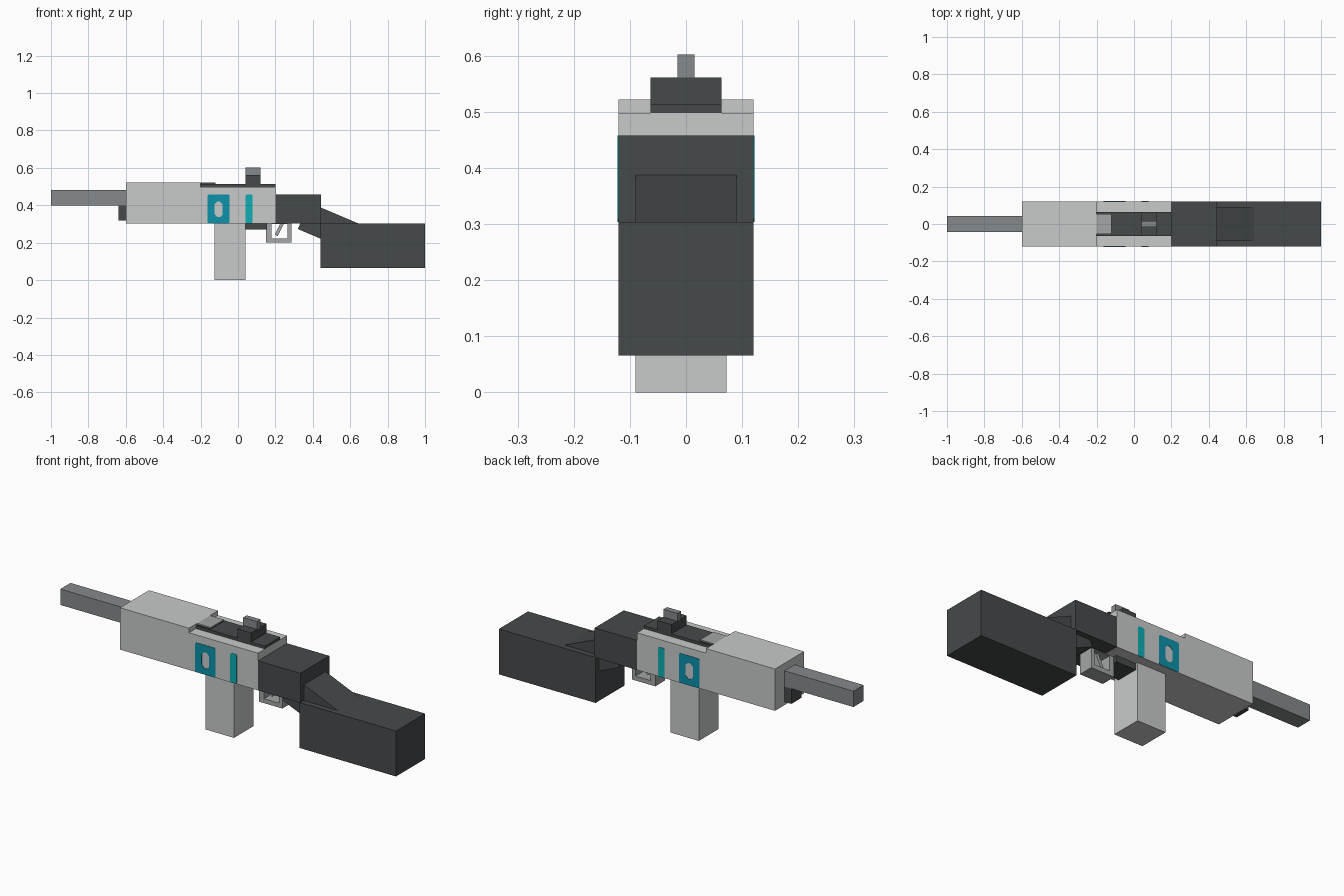
import bpy
import bmesh
from mathutils import Vector

cube = bpy.data.objects.get("Cube")
if cube:
    bpy.data.objects.remove(cube, do_unlink=True)


def material(name, rgb):
    m = bpy.data.materials.new(name)
    m.use_nodes = True
    m.diffuse_color = (*rgb, 1)
    m.node_tree.nodes["Principled BSDF"].inputs["Base Color"].default_value = (*rgb, 1)
    return m


LIGHT = material("light_grey", (0.58, 0.59, 0.585))
PALE = material("pale_grey", (0.37, 0.38, 0.385))
MID = material("steel_grey", (0.235, 0.254, 0.262))
DARK = material("charcoal", (0.061, 0.068, 0.07))
BLUE = material("deep_teal", (0.004, 0.287, 0.4))
TEAL = material("bright_teal", (0.004, 0.42, 0.45))


def extrude(name, mat, outline, y0, y1, hole=None):
    """Extrude an x-z outline along y, with an optional hole of equal point count."""
    bm = bmesh.new()
    rings = [[bm.verts.new((x, y, z)) for x, z in pts]
             for pts in ([outline, hole] if hole else [outline]) for y in (y0, y1)]
    n = len(outline)

    def bridge(a, b):
        for i in range(n):
            j = (i + 1) % n
            bm.faces.new((a[i], a[j], b[j], b[i]))

    bridge(rings[0], rings[1])
    if hole:
        bridge(rings[2], rings[3])
        bridge(rings[0], rings[2])
        bridge(rings[1], rings[3])
    else:
        bm.faces.new(rings[0])
        bm.faces.new(rings[1])
    bmesh.ops.recalc_face_normals(bm, faces=bm.faces)
    mesh = bpy.data.meshes.new(name)
    bm.to_mesh(mesh)
    bm.free()
    mesh.materials.append(mat)
    ob = bpy.data.objects.new(name, mesh)
    bpy.context.collection.objects.link(ob)
    return ob


def rect(x0, x1, z0, z1):
    return [(x0, z0), (x1, z0), (x1, z1), (x0, z1)]


def chamfered(x0, x1, z0, z1, c):
    return [(x0 + c, z0), (x1 - c, z0), (x1, z0 + c), (x1, z1 - c),
            (x1 - c, z1), (x0 + c, z1), (x0, z1 - c), (x0, z0 + c)]


def slanted(start, end, width):
    """Rectangle along a line, with the line as its lower edge."""
    a, b = Vector(start), Vector(end)
    d = (b - a).normalized()
    n = Vector((-d.y, d.x)) * width
    return [tuple(p) for p in (a, b, b + n, a + n)]


def box(name, mat, x0, x1, z0, z1, y0, y1=None):
    if y1 is None:
        y0, y1 = -y0, y0
    return extrude(name, mat, rect(x0, x1, z0, z1), y0, y1)


# Barrel and receiver, with a lowered rear half
box("barrel", MID, -1, -0.6, 0.40, 0.483, 0.042)
box("barrel_lug", DARK, -0.64, -0.6, 0.32, 0.40, 0.042)
extrude("receiver", LIGHT, [(-0.6, 0.303), (0.2, 0.303), (0.2, 0.498),
                            (-0.2, 0.498), (-0.2, 0.522), (-0.6, 0.522)], -0.12, 0.12)

# Top rail, bolt and rear sight
box("top_rail", DARK, -0.2, 0.2, 0.498, 0.513, 0.063)
box("bolt", DARK, -0.2, -0.12, 0.513, 0.518, 0.054)
box("bolt_plate", PALE, -0.2, -0.12, 0.518, 0.522, 0.054)
box("sight_base", DARK, 0.04, 0.12, 0.513, 0.561, 0.063)
box("sight_blade", MID, 0.04, 0.12, 0.561, 0.602, 0.015)

# Magazine and trigger group
box("magazine", LIGHT, -0.125, 0.04, 0, 0.303, -0.09, 0.072)
box("magazine_catch", DARK, 0.04, 0.155, 0.27, 0.303, 0.06)
extrude("trigger_guard", PALE, rect(0.15, 0.285, 0.2, 0.303), -0.04, 0.04,
        hole=rect(0.178, 0.265, 0.223, 0.300))
extrude("trigger", PALE, slanted((0.212, 0.235), (0.247, 0.305), 0.018), -0.02, 0.02)

# Rear body, slanted neck and stock
box("rear_body", DARK, 0.2, 0.445, 0.303, 0.458, 0.12)
extrude("stock_neck", DARK, slanted((0.32, 0.273), (0.6, 0.154), 0.154), -0.09, 0.09)
box("stock", DARK, 0.44, 1, 0.066, 0.304, 0.12)

# Painted panels on both sides
for side, s in (("front", -1), ("back", 1)):
    y0, y1 = s * 0.119, s * 0.122
    extrude("ring_panel_" + side, BLUE, chamfered(-0.163, -0.045, 0.304, 0.458, 0.006),
            y0, y1, hole=chamfered(-0.125, -0.082, 0.337, 0.42, 0.014))
    extrude("strip_panel_" + side, TEAL, chamfered(0.04, 0.078, 0.304, 0.458, 0.006), y0, y1)
